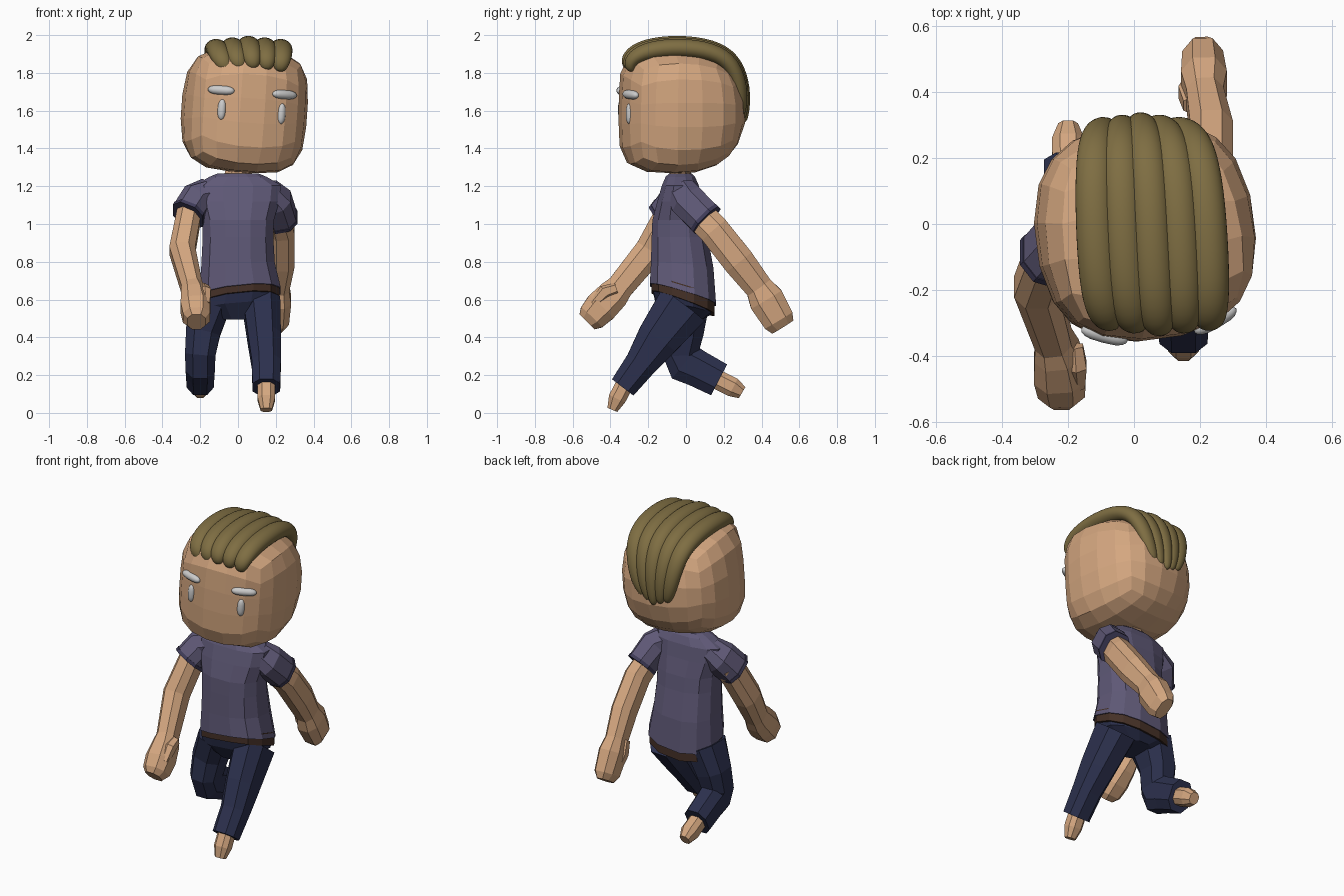
import bpy, bmesh, math
from mathutils import Vector, Matrix


def material(name, rgb):
    m = bpy.data.materials.new(name)
    m.diffuse_color = (*rgb, 1)
    return m


SKIN = material("skin", (0.66, 0.385, 0.215))
SHIRT = material("shirt", (0.115, 0.10, 0.185))
TRIM = material("shirt_trim", (0.05, 0.045, 0.10))
JEANS = material("denim", (0.025, 0.03, 0.075))
HAIR = material("hair", (0.21, 0.155, 0.055))
BELT = material("belt", (0.06, 0.03, 0.02))
WHITE = material("white", (1, 1, 1))


def finish(name, bm, mat, smooth=False):
    bmesh.ops.recalc_face_normals(bm, faces=bm.faces)
    for f in bm.faces:
        f.smooth = smooth
    me = bpy.data.meshes.new(name)
    bm.to_mesh(me)
    bm.free()
    me.materials.append(mat)
    ob = bpy.data.objects.new(name, me)
    bpy.context.collection.objects.link(ob)
    return ob


def spow(c, e):
    return math.copysign(abs(c) ** e, c)


def loft(name, rings, mat, n=8, power=2.5, flat=False, smooth=False):
    """Skin rings (x, y, z, half width, half depth[, slope x, slope y]) into a tube."""
    bm = bmesh.new()
    pts = [Vector(r[:3]) for r in rings]
    loops = []
    for i, r in enumerate(rings):
        t = (pts[min(i + 1, len(pts) - 1)] - pts[max(i - 1, 0)]).normalized()
        if flat:
            t = Vector((0, 0, 1))
        u = Vector((1, 0, 0))
        u = (u - t * u.dot(t)).normalized()
        v = t.cross(u)
        sx, sy = r[5:7] if len(r) > 5 else (0, 0)
        loop = []
        for k in range(n):
            a = 2 * math.pi * (k + 0.5) / n
            d = u * spow(math.cos(a), 2 / power) * r[3] + v * spow(math.sin(a), 2 / power) * r[4]
            d.z += sx * d.x + sy * d.y
            loop.append(bm.verts.new(pts[i] + d))
        loops.append(loop)
    for a, b in zip(loops, loops[1:]):
        for k in range(n):
            bm.faces.new((a[k], a[(k + 1) % n], b[(k + 1) % n], b[k]))
    bm.faces.new(loops[0])
    bm.faces.new(loops[-1])
    return finish(name, bm, mat, smooth)


# Head: rounded box, flatter at the face and rounder at the back, slightly turned
head_mat = (Matrix.Translation((0.033, -0.02, 1.6))
            @ Matrix.Rotation(math.radians(7.5), 4, 'Z') @ Matrix.Rotation(math.radians(4), 4, 'Y'))
bm = bmesh.new()
bmesh.ops.create_cube(bm, size=2)
bmesh.ops.subdivide_edges(bm, edges=bm.edges[:], cuts=4, use_grid_fill=True)
for v in bm.verts:
    x, y, z = v.co
    rh = max((abs(x) ** 2.5 + abs(y) ** 2.5) ** 0.4, 1e-4)
    p = 3.4 - 1.2 * max(-1, min(1, y / rh))
    s = (rh ** p + abs(z) ** p) ** (-1 / p)
    v.co = Vector((x * s * 0.33, y * s * 0.333, z * s * 0.327))
bm.transform(head_mat)
finish("head", bm, SKIN)


# Brows and eyes
def blob(name, pos, scale, yaw, ex, ez):
    bm = bmesh.new()
    bmesh.ops.create_uvsphere(bm, u_segments=16, v_segments=12, radius=1)
    for v in bm.verts:  # blunt the ends into capsule shapes
        v.co.x, v.co.z = spow(v.co.x, ex), spow(v.co.z, ez)
    bm.transform(head_mat @ Matrix.Translation(pos) @ Matrix.Rotation(math.radians(yaw), 4, 'Z')
                 @ Matrix.Diagonal((*scale, 1)))
    finish(name, bm, WHITE, True)


for s, side in ((-1, "left"), (1, "right")):
    blob("brow_" + side, (s * 0.17, -0.298, 0.097), (0.073, 0.024, 0.024), s * 22, 0.65, 1)
    blob("eye_" + side, (s * 0.16, -0.302, -0.005), (0.022, 0.02, 0.055), s * 22, 1, 0.75)

# Hair: smooth locks swept from the forehead, drawing together at the nape
sweep = [(-0.31, 1.82, 0.45), (-0.318, 1.87, 0.8), (-0.25, 1.925, 1), (-0.09, 1.952, 1.02), (0.1, 1.942, 1),
         (0.23, 1.89, 0.95), (0.29, 1.78, 0.85), (0.31, 1.66, 0.7), (0.308, 1.53, 0.4)]
for i in range(5):
    s = i - 2
    rings = []
    for k, (y, z, r) in enumerate(sweep):
        f = k / (len(sweep) - 1)
        spread = 0.068 + 0.024 * math.sin(math.pi * f) - 0.03 * f * f
        drop = 0.008 * abs(s) - (0.025 * abs(s) if k == 8 else 0)
        rings.append((0.085 - 0.075 * f + s * spread, y + 0.01 * abs(s) * (1 - 2 * f),
                      z - drop, 0.064 * r, 0.054 * r))
    lock = loft(f"hair_lock_{i + 1}", rings, HAIR, power=2, smooth=True)
    lock.modifiers.new("round", 'SUBSURF').levels = 2
    lock.modifiers["round"].render_levels = 2

# Neck, shirt, belt and seat of the trousers
loft("neck", [(0, -0.03, 1.18, 0.09, 0.065), (0, -0.03, 1.25, 0.08, 0.06), (0.01, -0.03, 1.33, 0.07, 0.06)],
     SKIN, flat=True)
loft("shirt", [(0, -0.03, 1.268, 0.11, 0.06), (0, -0.03, 1.25, 0.155, 0.08), (0, -0.03, 1.205, 0.235, 0.10),
               (0, -0.035, 1.12, 0.225, 0.12), (0.0, -0.037, 1.02, 0.195, 0.145), (0.0, -0.033, 0.93, 0.192, 0.153),
               (0.0, -0.02, 0.78, 0.20, 0.17, 0.05, -0.1), (0.01, -0.016, 0.625, 0.222, 0.18, 0.10, -0.3)],
     SHIRT, n=12, flat=True)
loft("belt", [(0.01, -0.016, 0.66, 0.215, 0.172, 0.10, -0.3), (0.01, -0.016, 0.58, 0.216, 0.172, 0.10, -0.36)],
     BELT, n=12, flat=True)
loft("trouser_seat", [(0.01, -0.016, 0.61, 0.21, 0.166, 0.10, -0.3), (0.0, -0.015, 0.555, 0.205, 0.15, 0.08, -0.2),
                      (0.0, -0.01, 0.495, 0.10, 0.10)], JEANS, n=12, flat=True)

# Trouser legs: one striding forward, one bent behind
loft("forward_leg", [(0.125, -0.015, 0.57, 0.105, 0.15), (0.14, -0.15, 0.39, 0.093, 0.12),
                     (0.15, -0.24, 0.26, 0.082, 0.09), (0.15, -0.335, 0.135, 0.078, 0.076)], JEANS)
loft("rear_leg", [(-0.13, -0.01, 0.58, 0.10, 0.14), (-0.185, -0.01, 0.43, 0.098, 0.11),
                  (-0.20, -0.03, 0.31, 0.086, 0.10), (-0.20, -0.005, 0.265, 0.083, 0.115),
                  (-0.20, 0.06, 0.235, 0.08, 0.104), (-0.20, 0.175, 0.175, 0.077, 0.098)], JEANS)

# Feet
loft("forward_foot", [(0.15, -0.32, 0.16, 0.05, 0.05), (0.15, -0.365, 0.075, 0.05, 0.05),
                      (0.15, -0.39, 0.016, 0.032, 0.03)], SKIN)
loft("rear_foot", [(-0.20, 0.15, 0.185, 0.05, 0.055), (-0.20, 0.25, 0.135, 0.052, 0.055),
                   (-0.20, 0.297, 0.107, 0.032, 0.036)], SKIN)

# Arms with mitten hands and thumbs
loft("forward_arm", [(-0.25, -0.06, 1.1, 0.068, 0.085), (-0.295, -0.19, 0.86, 0.073, 0.085),
                     (-0.245, -0.35, 0.665, 0.06, 0.075), (-0.235, -0.385, 0.625, 0.072, 0.088),
                     (-0.225, -0.45, 0.56, 0.084, 0.094), (-0.22, -0.5, 0.506, 0.076, 0.082),
                     (-0.22, -0.524, 0.482, 0.05, 0.06)], SKIN)
loft("forward_thumb", [(-0.18, -0.37, 0.66, 0.028, 0.03), (-0.175, -0.43, 0.64, 0.035, 0.038),
                       (-0.17, -0.49, 0.575, 0.024, 0.024)], SKIN, n=6)
loft("rear_arm", [(0.2, 0.03, 1.09, 0.063, 0.085), (0.235, 0.15, 0.965, 0.07, 0.087),
                  (0.235, 0.28, 0.80, 0.069, 0.089), (0.215, 0.385, 0.665, 0.06, 0.078),
                  (0.212, 0.425, 0.60, 0.074, 0.1), (0.208, 0.49, 0.49, 0.066, 0.09),
                  (0.205, 0.512, 0.455, 0.04, 0.07)], SKIN)
loft("rear_thumb", [(0.175, 0.36, 0.66, 0.028, 0.03), (0.165, 0.40, 0.59, 0.034, 0.036),
                    (0.17, 0.43, 0.52, 0.022, 0.024)], SKIN, n=6)

# Sleeves with darker hems
sleeves = {"forward": [(-0.15, -0.03, 1.165, 0.08, 0.085), (-0.215, -0.045, 1.13, 0.09, 0.1),
                       (-0.263, -0.105, 1.05, 0.09, 0.1)],
           "rear": [(0.15, -0.02, 1.165, 0.08, 0.085), (0.2, 0.01, 1.12, 0.09, 0.1),
                    (0.235, 0.105, 1.025, 0.083, 0.097)]}
for side, rings in sleeves.items():
    loft(side + "_sleeve", rings, SHIRT)
    end, prev = Vector(rings[2][:3]), Vector(rings[1][:3])
    d = (end - prev).normalized()
    loft(side + "_sleeve_hem", [(*(end + d * o), rings[2][3] + 0.003, rings[2][4] + 0.003)
                                for o in (-0.012, 0.008)], TRIM)
